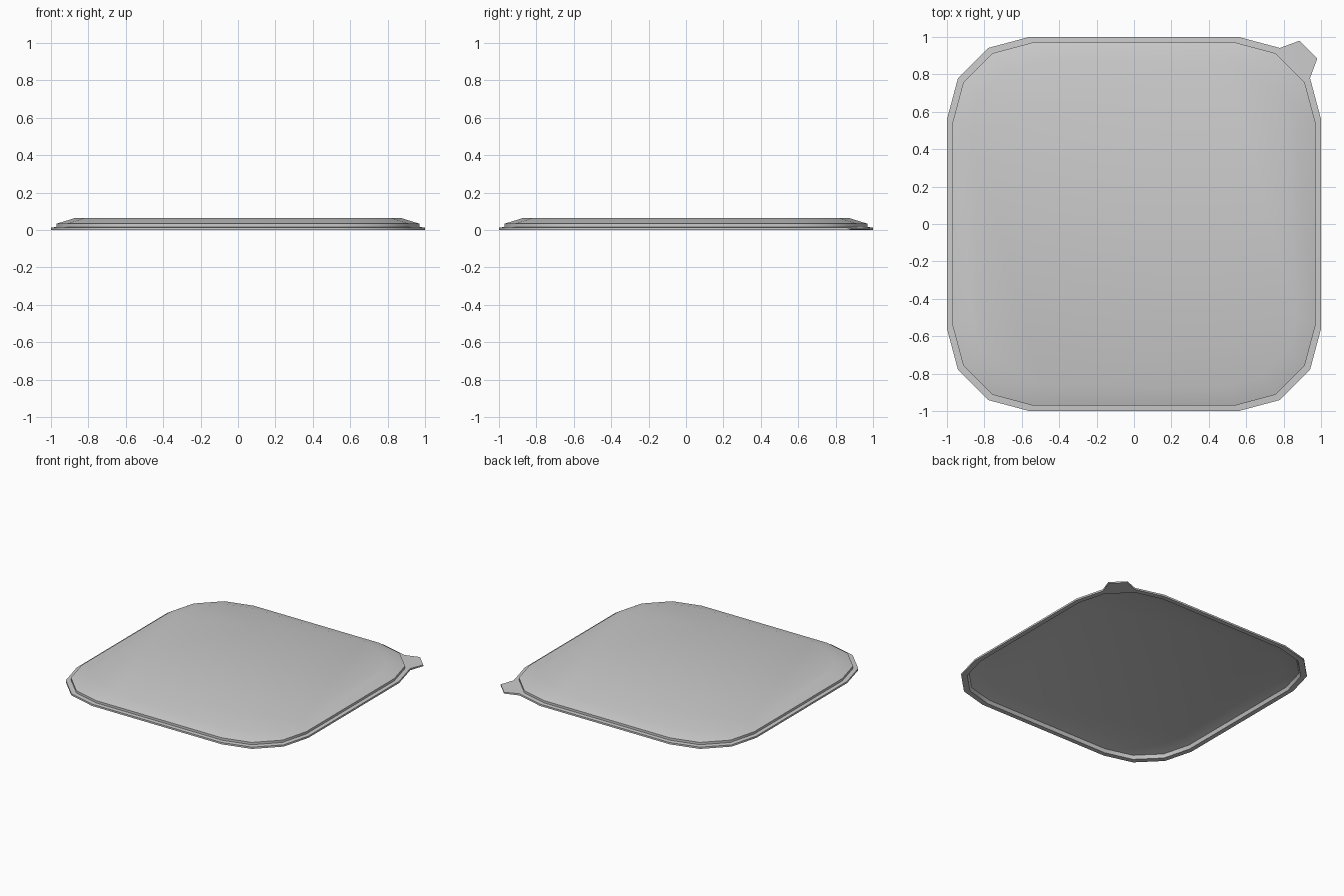
import bpy, bmesh, math
from mathutils import Vector

if "Cube" in bpy.data.objects:
    bpy.data.objects.remove(bpy.data.objects["Cube"])

# Rounded-square outline, three facets per corner
outline = []
for q in range(4):
    base = math.pi / 2 * q
    cx = 0.56 * (1 if q in (0, 3) else -1)
    cy = 0.56 * (1 if q in (0, 1) else -1)
    for i in range(4):
        a = base + math.radians(30 * i)
        outline.append((cx + 0.44 * math.cos(a), cy + 0.44 * math.sin(a)))
n = len(outline)

# Lid section (scale, height): inner ceiling, inner wall, rim, outer wall, top
profile = [(0.86, 0.052), (0.955, 0.026), (0.965, 0.0), (1.0, 0.0),
           (1.0, 0.014), (0.97, 0.016), (0.97, 0.034), (0.87, 0.065)]

bm = bmesh.new()
rings = [[bm.verts.new((x * s, y * s, z)) for x, y in outline] for s, z in profile]
tab_face = None
for k in range(len(rings) - 1):
    a, b = rings[k], rings[k + 1]
    for i in range(n):
        j = (i + 1) % n
        f = bm.faces.new((a[i], a[j], b[j], b[i]))
        if k == 3 and i == 1:
            tab_face = f
bm.faces.new(rings[-1])
bm.faces.new(rings[0][::-1])

# Corner pull tab, extruded from the rim and narrowed
new = bmesh.ops.extrude_discrete_faces(bm, faces=[tab_face])["faces"][0]
for v in new.verts:
    z = 0.002 if v.co.z < 0.007 else 0.012
    v.co = Vector((0.98, 0.885, z)) if v.co.x > v.co.y else Vector((0.885, 0.98, z))

bmesh.ops.recalc_face_normals(bm, faces=bm.faces)
mesh = bpy.data.meshes.new("container_lid")
bm.to_mesh(mesh)
bm.free()
lid = bpy.data.objects.new("container_lid", mesh)
bpy.context.collection.objects.link(lid)

# Smooth corners, crisp rim
bpy.context.view_layer.objects.active = lid
lid.select_set(True)
bpy.ops.object.shade_smooth_by_angle(angle=math.radians(40))
